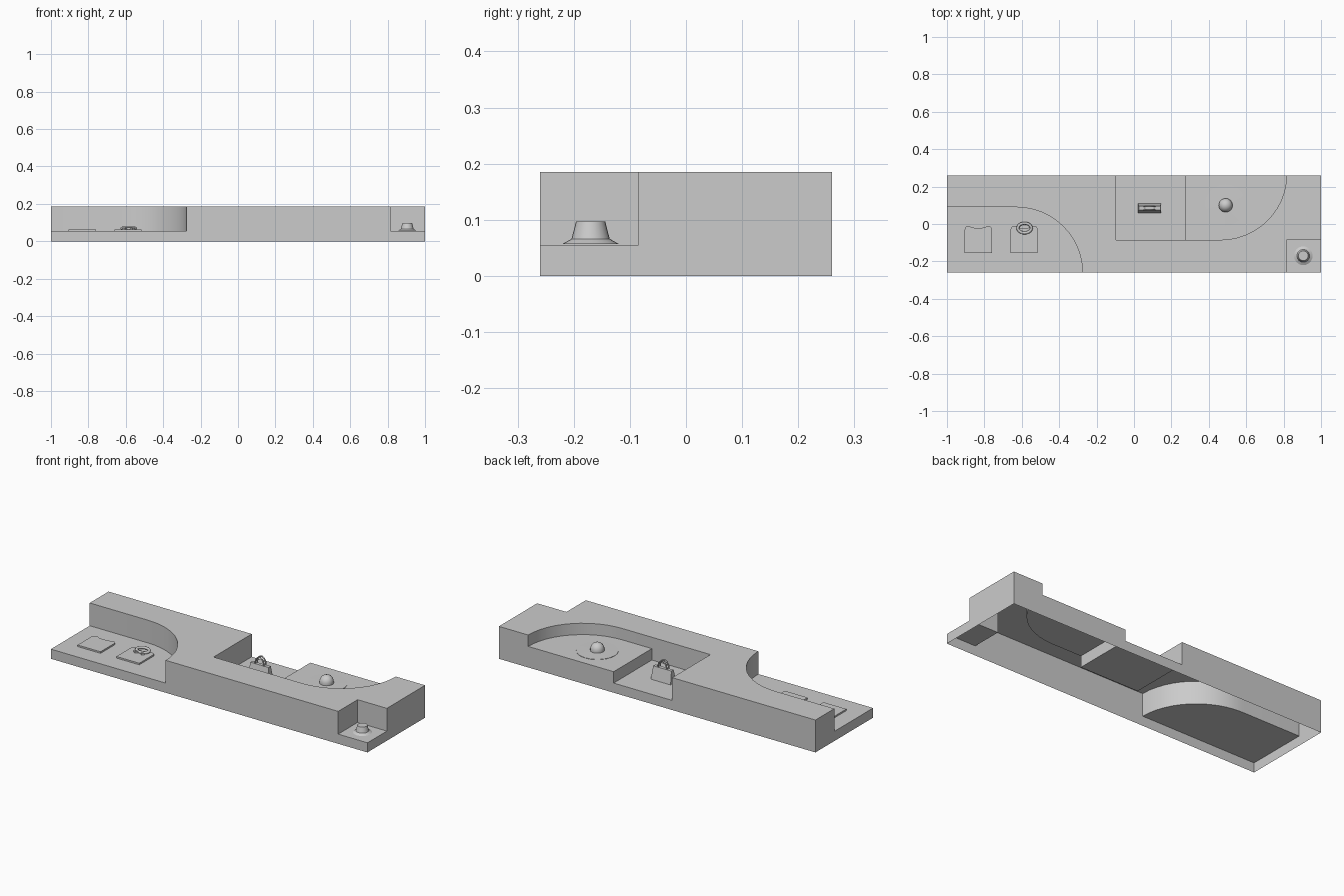
import bpy, bmesh, math

if "Cube" in bpy.data.objects:
    bpy.data.objects.remove(bpy.data.objects["Cube"])

TOP, LOW, STAGE = 0.185, 0.055, 0.12   # deck, shelf and raised stage heights
HX, HY = 1.0, 0.26

grey = bpy.data.materials.new("plain grey")
grey.diffuse_color = (0.6, 0.6, 0.6, 1)
grey.use_nodes = True
grey.node_tree.nodes["Principled BSDF"].inputs["Base Color"].default_value = grey.diffuse_color


def finish(name, bm, angle=30):
    me = bpy.data.meshes.new(name)
    bm.to_mesh(me)
    bm.free()
    me.materials.append(grey)
    ob = bpy.data.objects.new(name, me)
    bpy.context.collection.objects.link(ob)
    bpy.ops.object.select_all(action='DESELECT')
    ob.select_set(True)
    bpy.context.view_layer.objects.active = ob
    bpy.ops.object.shade_smooth_by_angle(angle=math.radians(angle))
    return ob


def arc(cx, cy, rx, ry, a0, a1, n=12):
    out = []
    for i in range(n + 1):
        a = math.radians(a0 + (a1 - a0) * i / n)
        out.append((cx + rx * math.cos(a), cy + ry * math.sin(a)))
    return out


# ---- Hollow platform: plan regions, counter-clockwise, open underneath ----
shelf_curve = arc(-0.63, -HY, 0.355, 0.35, 0, 90)
stage_curve = arc(0.46, HY, 0.355, 0.345, -90, 0)
deck = ([(0.815, -HY), (0.815, -0.085), (HX, -0.085), (HX, HY)] + stage_curve[::-1]
        + [(0.275, -0.085), (-0.095, -0.085), (-0.095, HY), (-HX, HY), (-HX, 0.09)]
        + shelf_curve[::-1])
shelf = [(-HX, -HY)] + shelf_curve + [(-HX, 0.09)]
corner = [(0.815, -HY), (HX, -HY), (HX, -0.085), (0.815, -0.085)]
bay = [(-0.095, -0.085), (0.275, -0.085), (0.275, HY), (-0.095, HY)]
stage = [(0.275, -0.085)] + stage_curve + [(0.275, HY)]


def on_rim(p, q):
    return any(abs(abs(p[i]) - h) < 1e-5 and abs(p[i] - q[i]) < 1e-5
               for i, h in ((0, HX), (1, HY)))


bm = bmesh.new()


def quad(p, q, z0, z1):
    bm.faces.new([bm.verts.new((*c, z)) for c, z in ((p, z0), (q, z0), (q, z1), (p, z1))])


for poly, z in ((deck, TOP), (shelf, LOW), (corner, LOW), (bay, LOW), (stage, STAGE)):
    bm.faces.new([bm.verts.new((*p, z)) for p in poly])
    for p, q in zip(poly, poly[1:] + poly[:1]):
        if on_rim(p, q):
            quad(p, q, 0, z)                      # outer wall
        elif z < TOP:
            step = abs(p[0] - 0.275) < 1e-5 and abs(q[0] - 0.275) < 1e-5
            if not step:
                quad(q, p, z, TOP)                # recess wall
            elif poly is bay:
                quad(q, p, LOW, STAGE)            # step up to the stage
bmesh.ops.remove_doubles(bm, verts=bm.verts, dist=1e-5)
finish("platform", bm)


# ---- Helpers for the small items ----
def lathe(name, x, y, profile, n=24):
    bm = bmesh.new()
    rings = []
    for r, z in profile:
        if r == 0:
            rings.append([bm.verts.new((x, y, z))] * n)
        else:
            rings.append([bm.verts.new((x + r * math.cos(2 * math.pi * i / n),
                                        y + r * math.sin(2 * math.pi * i / n), z))
                          for i in range(n)])
    for a, b in zip(rings, rings[1:]):
        for i in range(n):
            j = (i + 1) % n
            vs = list(dict.fromkeys((a[i], a[j], b[j], b[i])))
            bm.faces.new(vs)
    finish(name, bm, 40)


def extrude(name, outline, z0, z1):
    bm = bmesh.new()
    f = bm.faces.new([bm.verts.new((*p, z0)) for p in outline])
    r = bmesh.ops.extrude_face_region(bm, geom=[f])
    for v in r['geom']:
        if isinstance(v, bmesh.types.BMVert):
            v.co.z = z1
    bmesh.ops.recalc_face_normals(bm, faces=bm.faces)
    finish(name, bm)


def tube(name, pts, radius, closed=False):
    cu = bpy.data.curves.new(name, 'CURVE')
    cu.dimensions = '3D'
    cu.bevel_depth, cu.bevel_resolution = radius, 2
    cu.use_fill_caps = True
    sp = cu.splines.new('POLY')
    sp.points.add(len(pts) - 1)
    for s, p in zip(sp.points, pts):
        s.co = (*p, 1)
    sp.use_cyclic_u = closed
    cu.materials.append(grey)
    bpy.context.collection.objects.link(bpy.data.objects.new(name, cu))


# Wide-brimmed hat on the stage
dome = [(0.037 * math.cos(math.radians(a)), STAGE + 0.012 + 0.037 * math.sin(math.radians(a)))
        for a in range(0, 90, 15)]
lathe("sun_hat", 0.49, 0.10,
      [(0.11, STAGE + 0.001), (0.11, STAGE + 0.003), (0.037, STAGE + 0.004)]
      + dome + [(0, STAGE + 0.049)])

# Small hat in the corner recess
lathe("small_hat", 0.905, -0.17,
      [(0, 0.057), (0.05, 0.057), (0.034, 0.066), (0.026, 0.097), (0, 0.097)])

# Handbag with two handles
bx, by = 0.083, 0.085
bm = bmesh.new()
bmesh.ops.create_cube(bm, size=1)
for v in bm.verts:
    up = v.co.z > 0
    v.co = (bx + v.co.x * (0.115 if up else 0.125),
            by + v.co.y * (0.02 if up else 0.05), LOW + (0.072 if up else 0.0))
finish("handbag", bm)
for side in (-1, 1):
    tube("bag_handle", [(bx + u, by + side * 0.009, 0.125 + w)
                        for u, w in arc(0, 0, 0.028, 0.044, 0, 180, 10)], 0.004)

# Two folded garments with a dipped neckline
for name, cx in (("left_garment", -0.8325), ("right_garment", -0.5875)):
    w = 0.0725
    outline = ([(cx - w, -0.155), (cx + w, -0.155), (cx + w, -0.03)]
               + arc(cx + w - 0.02, -0.03, 0.02, 0.02, 30, 90, 3)
               + arc(cx, -0.01, 0.045, 0.012, 0, -180, 8)
               + arc(cx - w + 0.02, -0.03, 0.02, 0.02, 90, 150, 3)
               + [(cx - w, -0.03)])
    extrude(name, outline, LOW, LOW + 0.009)

# Scarf loop and its two tails
sx, sy = -0.585, -0.022
tube("scarf_loop", [(x, y, 0.07 + (y - sy) * 0.08)
                    for x, y in arc(sx, sy, 0.036, 0.026, 0, 345, 23)], 0.008, True)
for s in (-1, 1):
    extrude("scarf_tail", [(sx, sy - 0.022), (sx + s * 0.012, sy - 0.02),
                           (sx + s * 0.034, sy - 0.036), (sx + s * 0.02, sy - 0.044)],
            0.064, 0.072)
